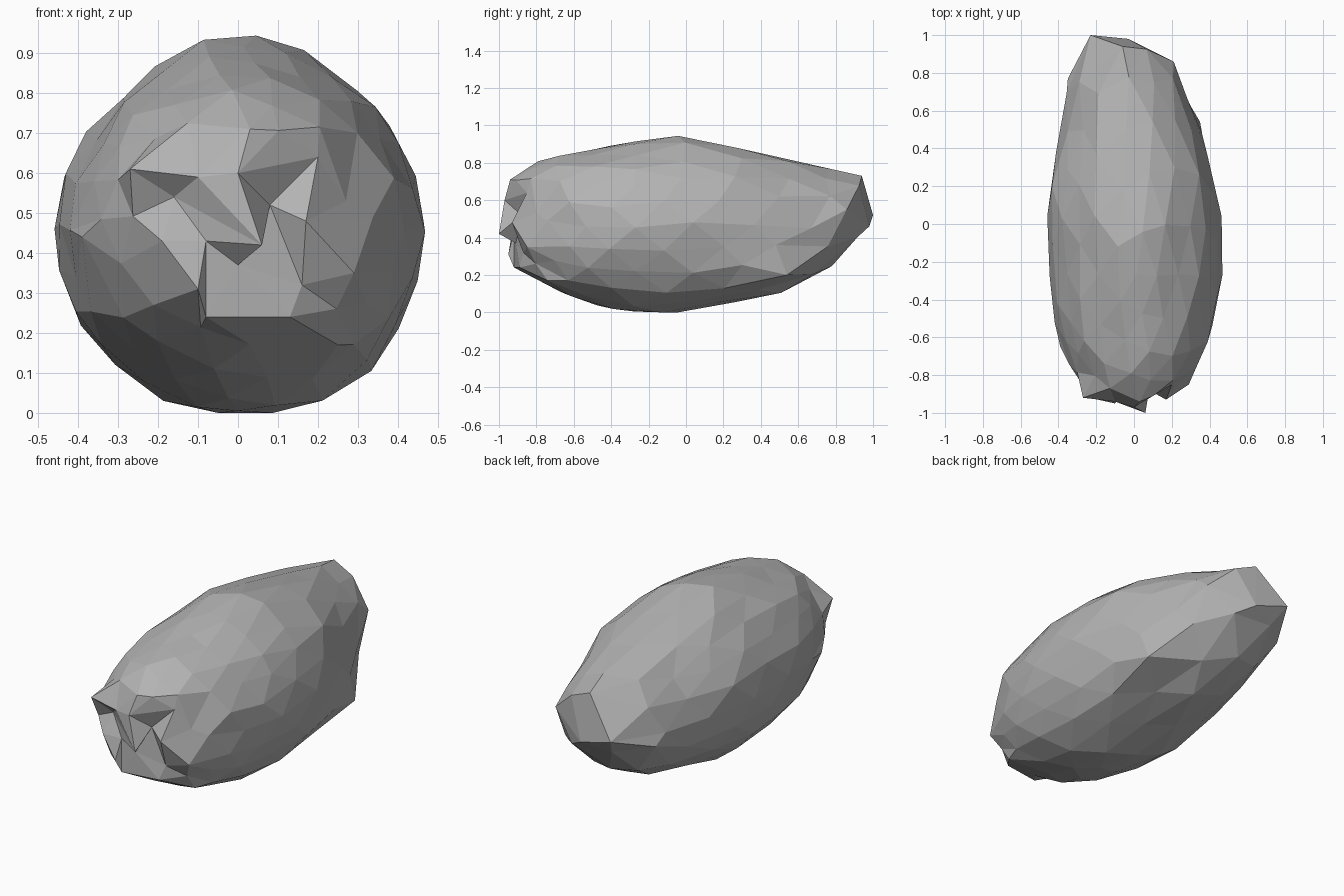
import bpy, bmesh, random
from mathutils import Vector

random.seed(4)
cube = bpy.data.objects.get("Cube")
if cube:
    bpy.data.objects.remove(cube)

# Outline stations along the rock: y, left x, right x, bottom z, top z
STATIONS = [
    (-1.0, -0.14, 0.14, 0.38, 0.62), (-0.95, -0.23, 0.16, 0.28, 0.73),
    (-0.85, -0.29, 0.28, 0.2, 0.79), (-0.65, -0.39, 0.4, 0.09, 0.85),
    (-0.35, -0.44, 0.455, 0.01, 0.91), (-0.05, -0.465, 0.46, 0, 0.945),
    (0.3, -0.44, 0.43, 0.06, 0.88), (0.5, -0.39, 0.35, 0.11, 0.835),
    (0.75, -0.355, 0.25, 0.22, 0.77), (0.9, -0.29, 0.2, 0.38, 0.73),
    (1.0, -0.23, 0.1, 0.46, 0.66),
]

# Corners of the jagged front, in hundredths of a unit
FRONT_CORNERS = [
    (-27, -92, 61), (-10, -94, 59), (-16, -88, 54), (-19, -93, 43),
    (-39, -65, 44), (0, -97, 60), (-8, -92, 43), (0, -91, 37),
    (-10, -95, 31), (6, -100, 42), (3, -94, 71), (8, -88, 52),
    (13, -89, 24), (17, -93, 48), (16, -87, 32), (25, -74, 17),
    (29, -85, 35), (27, -80, 53), (20, -85, 64), (-8, -92, 24),
]

# Corners of the wedge-shaped back, in hundredths
BACK_CORNERS = [
    (21, 86, 55), (-6, 94, 73), (-3, 98, 46), (-23, 100, 52),
    (36, 48, 36), (35, 54, 20), (28, 67, 45), (-35, 77, 44),
]


def section(y):
    """Interpolated left, right, bottom and top at y."""
    for a, b in zip(STATIONS, STATIONS[1:]):
        if y <= b[0]:
            t = (y - a[0]) / (b[0] - a[0])
            return [p + (q - p) * t for p, q in zip(a[1:], b[1:])]
    return STATIONS[-1][1:]


def crowd_front(n, amount=0.27):
    """Slide a point of the unit ball towards the front."""
    shrink = (1 - amount ** 2) ** 0.5 / (1 - amount * n.y)
    return Vector((n.x * shrink, (n.y - amount) / (1 - amount * n.y), n.z * shrink))


def shoulder(x, z):
    """Flatten the upper shoulders and fill out the lower left side."""
    diagonal = (2 * x * z) ** 2
    if z > 0:
        return 1 - diagonal * (0.05 if x < 0 else 0.025)
    return 1 + diagonal * (0.05 if x > 0 else 0)


# Stone grey
stone = bpy.data.materials.new("stone_grey")
stone.use_nodes = True
grey = (0.45, 0.45, 0.45, 1)
stone.diffuse_color = grey
stone.node_tree.nodes["Principled BSDF"].inputs["Base Color"].default_value = grey

# Faceted ball shaped by the outline, with small facets at the front
bm = bmesh.new()
bmesh.ops.create_icosphere(bm, subdivisions=3, radius=1)
for v in bm.verts:
    n = crowd_front(v.co.normalized())
    r = max((n.x ** 2 + n.z ** 2) ** 0.5, 0.001)
    left, right, low, high = section(n.y)
    x, z = n.x / r, n.z / r
    reach = min(1, r / 0.3) * shoulder(x, z)
    v.co = ((left + right) / 2 + (right - left) / 2 * x * reach, n.y * 0.99,
            (low + high) / 2 + (high - low) / 2 * z * reach)

# Slightly uneven facets
for v in bm.verts:
    v.co += Vector(random.uniform(-1, 1) for _ in range(3)) * 0.012
    v.co.z = max(v.co.z, 0)

# Sharp corners, each taking the closest free point of the ball
free = set(bm.verts)
for corner in FRONT_CORNERS + BACK_CORNERS:
    spot = Vector(corner) / 100
    nearest = min(free, key=lambda v: ((v.co - spot).length, v.index))
    nearest.co = spot
    free.remove(nearest)

bmesh.ops.recalc_face_normals(bm, faces=bm.faces)
mesh = bpy.data.meshes.new("rock")
bm.to_mesh(mesh)
bm.free()
mesh.materials.append(stone)
rock = bpy.data.objects.new("rock", mesh)
bpy.context.collection.objects.link(rock)
